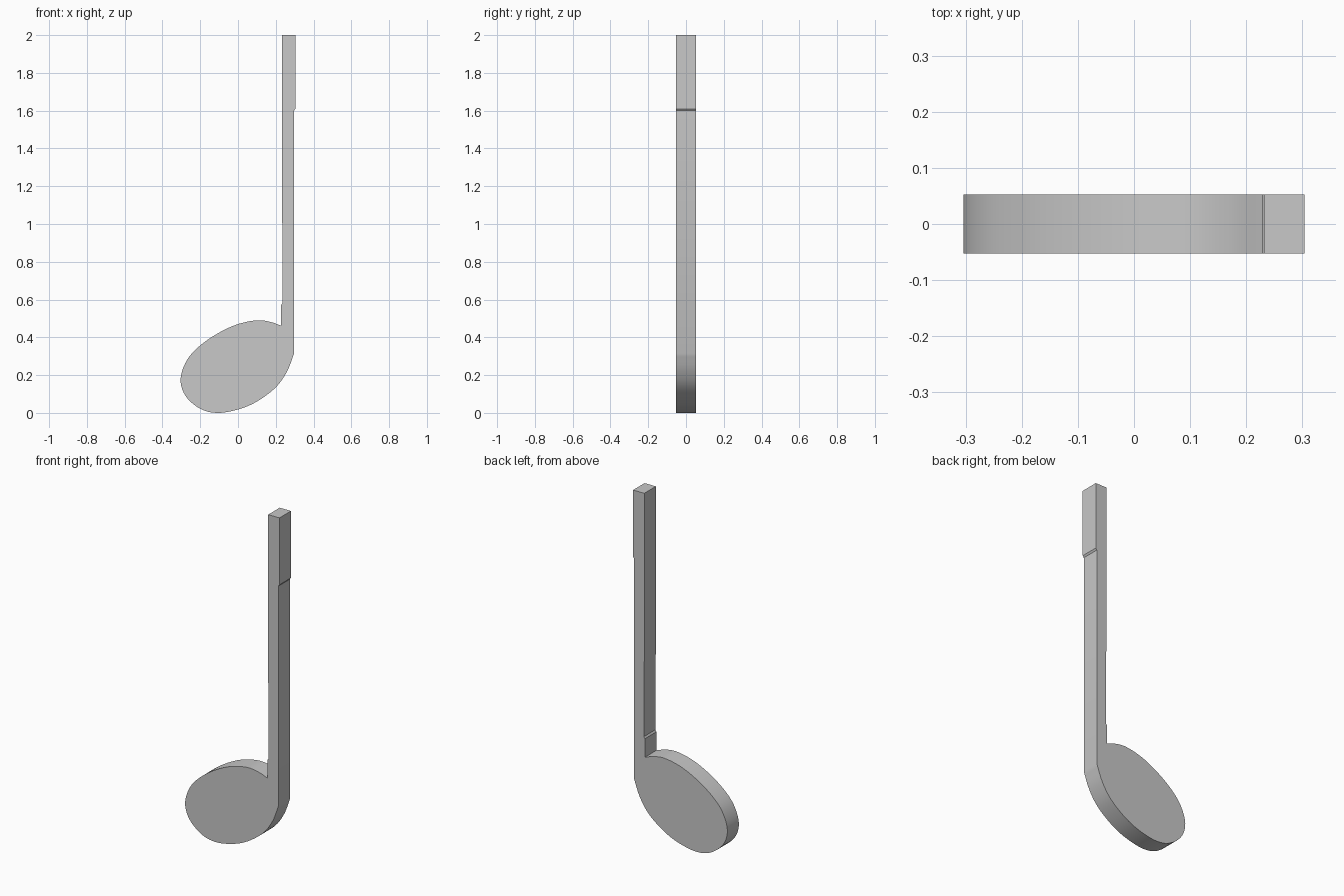
import bpy
import bmesh
from mathutils import Vector

cube = bpy.data.objects.get("Cube")
if cube:
    bpy.data.objects.remove(cube, do_unlink=True)

HALF_DEPTH = 0.053
STEPS = 5

grey = bpy.data.materials.new("light_grey")
grey.use_nodes = True
colour = (0.58, 0.58, 0.58, 1)
grey.diffuse_color = colour
grey.node_tree.nodes["Principled BSDF"].inputs["Base Color"].default_value = colour


def smooth_path(points, steps):
    """Catmull-Rom curve through the points, ends included."""
    p = [Vector(q) for q in points]
    p = [2 * p[0] - p[1]] + p + [2 * p[-1] - p[-2]]
    path = []
    for a, b, c, d in zip(p, p[1:], p[2:], p[3:]):
        for i in range(steps):
            t = i / steps
            path.append(0.5 * (2 * b + (c - a) * t + (2 * a - 5 * b + 4 * c - d) * t ** 2
                               + (3 * b - a - 3 * c + d) * t ** 3))
    return path + [p[-2]]


# Tilted oval head, from the notch beside the stem round to the stem's outer edge
head = smooth_path([(0.228, 0.462), (0.17, 0.482), (0.1, 0.49), (0, 0.47), (-0.1, 0.425),
                    (-0.2, 0.357), (-0.27, 0.28), (-0.304, 0.18), (-0.278, 0.09),
                    (-0.2, 0.022), (-0.11, 0.0), (0, 0.018), (0.1, 0.06),
                    (0.2, 0.135), (0.26, 0.22), (0.297, 0.315)], STEPS)

# Upright stem with slight steps along its edges
stem = [(0.297, 1.6), (0.304, 1.61), (0.304, 2.0), (0.232, 2.0),
        (0.232, 1.02), (0.235, 1.0), (0.235, 0.58), (0.228, 0.57)]

# Extrude the joined outline through the depth
bm = bmesh.new()
outline = [(q[0], q[1]) for q in head] + stem
front = bm.faces.new([bm.verts.new((x, -HALF_DEPTH, z)) for x, z in outline])
extruded = bmesh.ops.extrude_face_region(bm, geom=[front], use_keep_orig=True)
moved = [v for v in extruded["geom"] if isinstance(v, bmesh.types.BMVert)]
bmesh.ops.translate(bm, verts=moved, vec=(0, 2 * HALF_DEPTH, 0))
bmesh.ops.recalc_face_normals(bm, faces=bm.faces)

mesh = bpy.data.meshes.new("note_head_and_stem")
bm.to_mesh(mesh)
bm.free()
mesh.materials.append(grey)
note = bpy.data.objects.new("note_head_and_stem", mesh)
bpy.context.collection.objects.link(note)

# Smooth rim with crisp front and back edges
bpy.ops.object.select_all(action="DESELECT")
note.select_set(True)
bpy.context.view_layer.objects.active = note
bpy.ops.object.shade_smooth_by_angle(angle=0.52)
